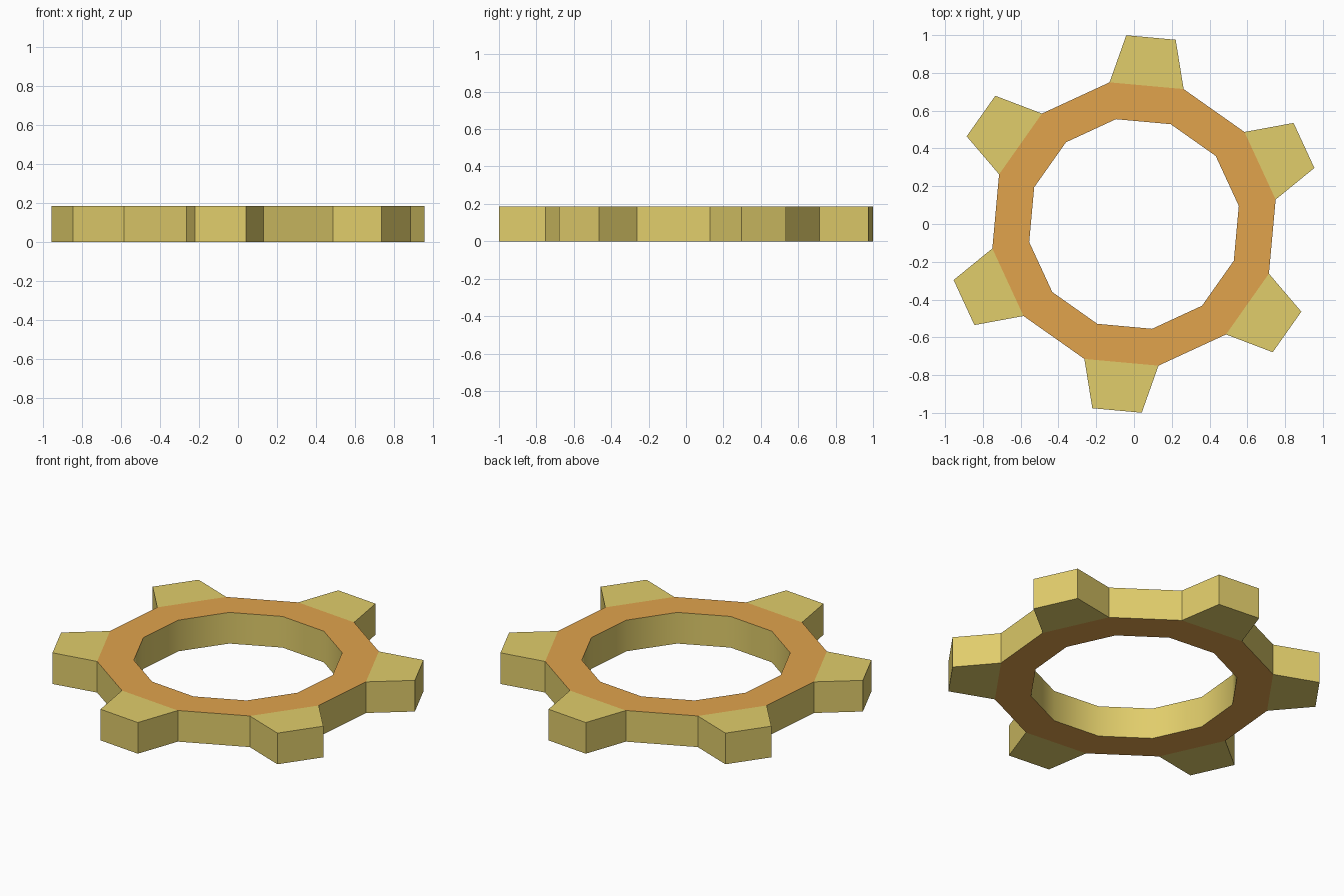
import bpy, bmesh, math

if "Cube" in bpy.data.objects:
    bpy.data.objects.remove(bpy.data.objects["Cube"])

TEETH = 6
SEGS = TEETH * 2
START = math.radians(9.8)          # angle of the first ring corner
STEP = 2 * math.pi / SEGS
INNER, ROOT, TIP = 0.563, 0.761, 1.0
TIP_HALF = math.radians(7.55)      # half the angular width of a tooth tip
HEIGHT = 0.185


def material(name, rgb):
    m = bpy.data.materials.new(name)
    m.diffuse_color = (*rgb, 1)
    m.use_nodes = True
    m.node_tree.nodes["Principled BSDF"].inputs["Base Color"].default_value = m.diffuse_color
    return m


bm = bmesh.new()


def post(radius, angle):
    """A bottom and a top vertex at the given polar position."""
    x, y = radius * math.cos(angle), radius * math.sin(angle)
    return bm.verts.new((x, y, 0)), bm.verts.new((x, y, HEIGHT))


def wall(a, b, smooth=False):
    f = bm.faces.new((a[0], b[0], b[1], a[1]))
    f.smooth = smooth


def caps(a, b, c, d, mat):
    """Top and bottom faces over four posts given counter-clockwise."""
    posts = (a, b, c, d)
    bm.faces.new([p[1] for p in posts]).material_index = mat
    bm.faces.new([p[0] for p in reversed(posts)]).material_index = mat


inner = [post(INNER, START + i * STEP) for i in range(SEGS)]
root = [post(ROOT, START + i * STEP) for i in range(SEGS)]

for i in range(SEGS):
    j = (i + 1) % SEGS
    # ring: orange caps and a smooth-shaded bore
    caps(inner[i], root[i], root[j], inner[j], 1)
    wall(inner[j], inner[i], smooth=True)
    if i % 2:
        # gap between teeth
        wall(root[i], root[j])
    else:
        # tapered tooth
        mid = START + (i + 0.5) * STEP
        t0, t1 = post(TIP, mid - TIP_HALF), post(TIP, mid + TIP_HALF)
        caps(root[i], t0, t1, root[j], 0)
        wall(root[i], t0)
        wall(t0, t1)
        wall(t1, root[j])

mesh = bpy.data.meshes.new("gear_ring")
bm.to_mesh(mesh)
bm.free()
mesh.materials.append(material("brass yellow", (0.75, 0.61, 0.147)))
mesh.materials.append(material("orange", (0.75, 0.366, 0.073)))
bpy.context.collection.objects.link(bpy.data.objects.new("gear_ring", mesh))
